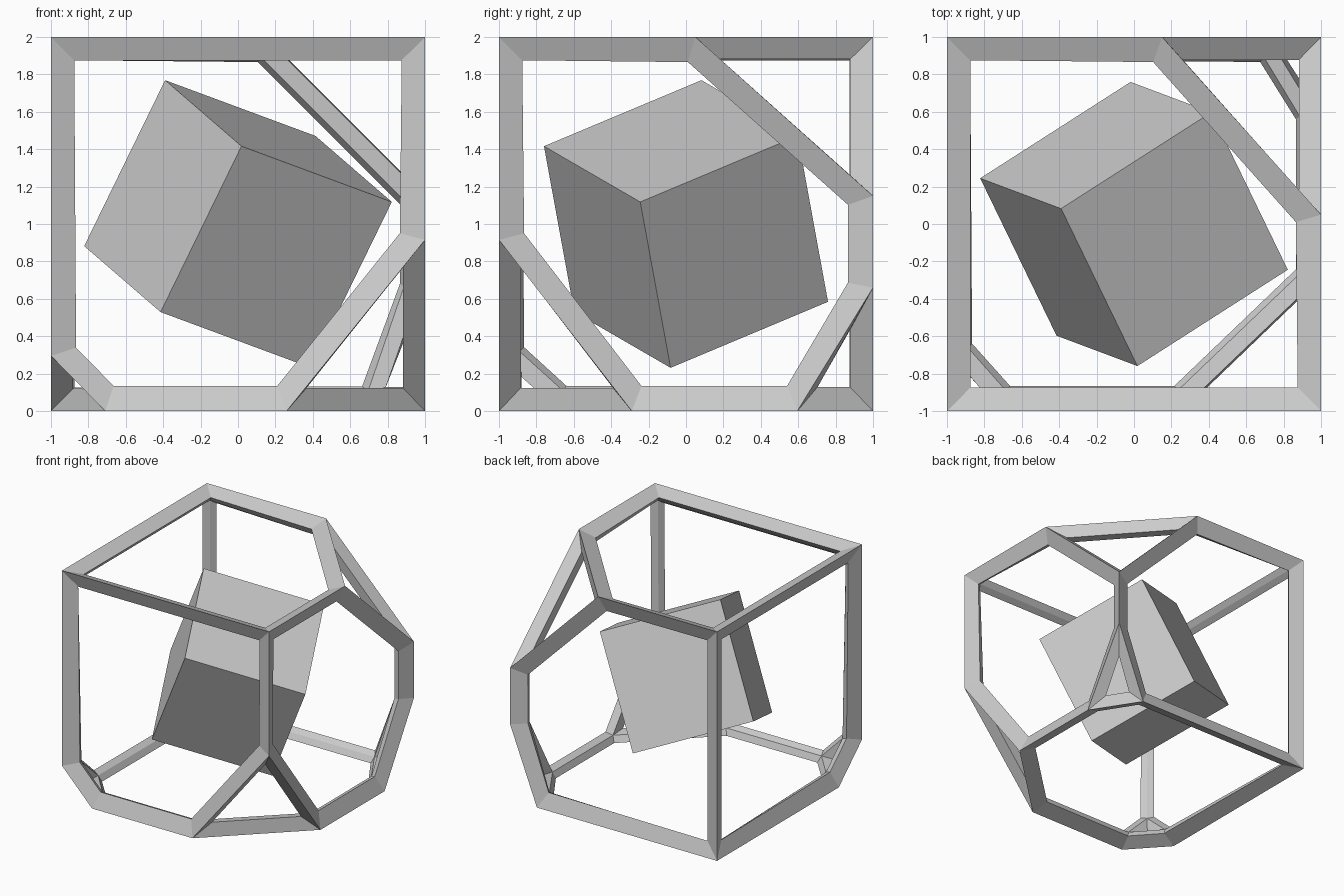
import bpy, bmesh
from mathutils import Vector, Matrix

if "Cube" in bpy.data.objects:
    bpy.data.objects.remove(bpy.data.objects["Cube"])


def add_object(name, bm, matrix):
    bmesh.ops.recalc_face_normals(bm, faces=bm.faces[:])
    mesh = bpy.data.meshes.new(name)
    bm.to_mesh(mesh)
    bm.free()
    obj = bpy.data.objects.new(name, mesh)
    obj.matrix_world = matrix
    bpy.context.collection.objects.link(obj)
    return obj


def cut_corner(bm, corner, depth):
    """Slice one corner off; depth is how far the cut runs along each edge."""
    c = Vector(corner)
    p = [c - Vector([c[i] * depth[i] if i == k else 0 for i in range(3)]) for k in range(3)]
    normal = (p[1] - p[0]).cross(p[2] - p[0]).normalized()
    if normal.dot(c - p[0]) < 0:
        normal.negate()
    geom = bm.verts[:] + bm.edges[:] + bm.faces[:]
    bmesh.ops.bisect_plane(bm, geom=geom, dist=1e-5, plane_co=p[0],
                           plane_no=normal, clear_outer=True)
    rim = [e for e in bm.edges if e.is_boundary]
    bmesh.ops.contextual_create(bm, geom=rim)


# Outer frame: cube with four corners sliced off, turned into struts
bm = bmesh.new()
bmesh.ops.create_cube(bm, size=2)
for corner, depth in [
    ((1, -1, -1), (0.74, 0.71, 0.915)),
    ((-1, -1, -1), (0.29, 0.32, 0.295)),
    ((1, 1, 1), (0.85, 0.95, 0.85)),
    ((1, 1, -1), (0.26, 0.405, 0.66)),
]:
    cut_corner(bm, corner, depth)
frame = add_object("outer_frame", bm, Matrix.Translation((0, 0, 1)))
wire = frame.modifiers.new("struts", 'WIREFRAME')
wire.thickness = 0.158
wire.offset = -1
wire.use_even_offset = True
wire.use_replace = True

# Inner block: unit cube tumbled about the frame centre
u = Vector((0.405, -0.835, -0.35)).normalized()
v = Vector((-0.435, 0.17, -0.88))
v = (v - u * v.dot(u)).normalized()
w = u.cross(v)
rotation = Matrix((u, v, w)).transposed().to_4x4()
bm = bmesh.new()
bmesh.ops.create_cube(bm, size=1)
add_object("inner_block", bm, Matrix.Translation((0, 0, 1)) @ rotation)
